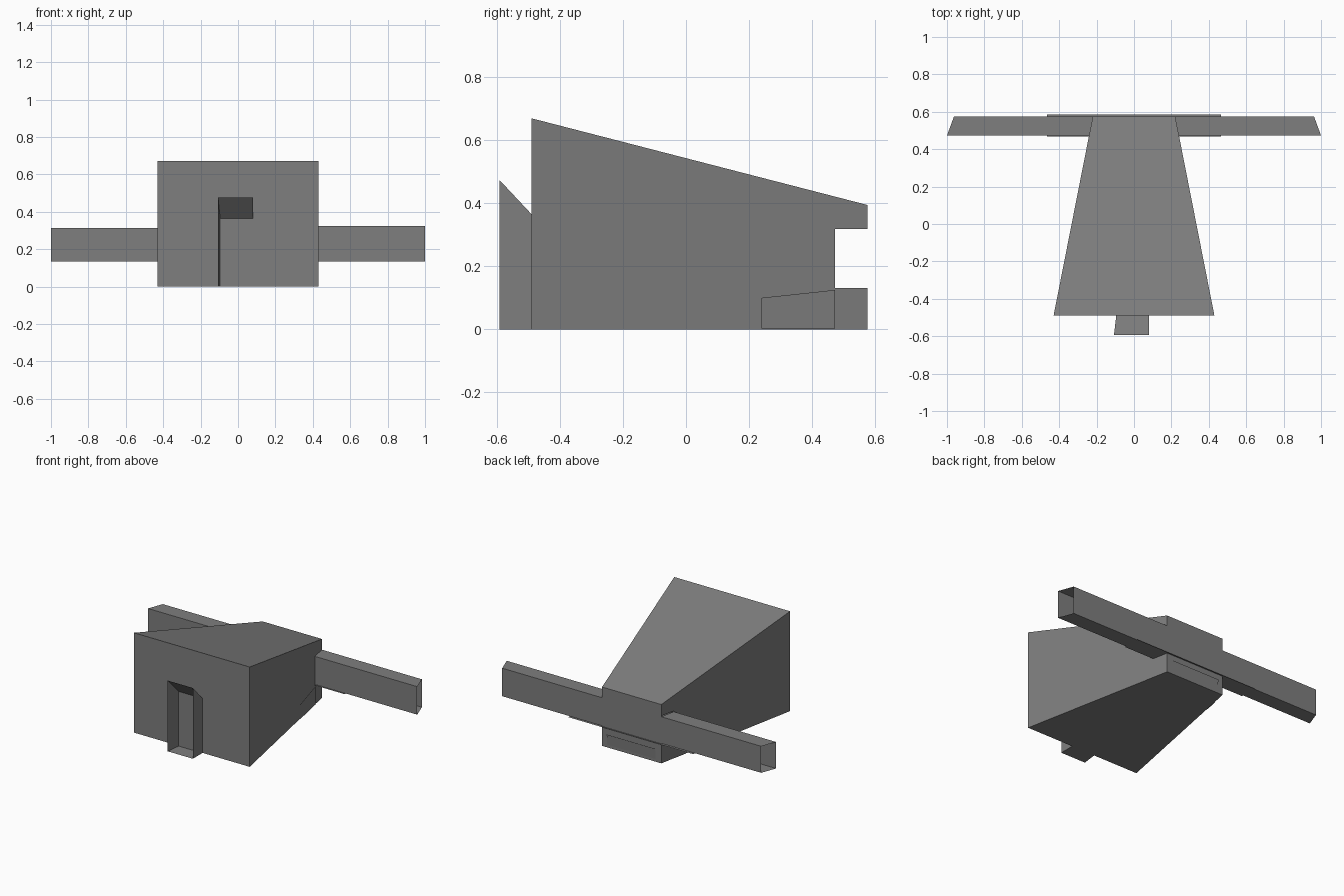
import bpy, bmesh

if "Cube" in bpy.data.objects:
    bpy.data.objects.remove(bpy.data.objects["Cube"])

FRONT, BAR_F, BACK = -0.49, 0.473, 0.576
BAR_LOW, BAR_TOP = 0.132, 0.318

dark = bpy.data.materials.new("dark_grey")
dark.diffuse_color = (0.21, 0.21, 0.21, 1)
dark.use_nodes = True
dark.node_tree.nodes["Principled BSDF"].inputs["Base Color"].default_value = dark.diffuse_color


def make(name, verts, faces):
    mesh = bpy.data.meshes.new(name)
    bm = bmesh.new()
    vs = [bm.verts.new(v) for v in verts]
    for f in faces:
        bm.faces.new([vs[i] for i in f])
    if len(faces) > 1:
        bmesh.ops.recalc_face_normals(bm, faces=bm.faces)
    bm.to_mesh(mesh)
    bm.free()
    mesh.materials.append(dark)
    obj = bpy.data.objects.new(name, mesh)
    bpy.context.collection.objects.link(obj)
    return obj


def quad(name, verts):
    return make(name, verts, [(0, 1, 2, 3)])


def half_width(y):
    return 0.43 + (y - FRONT) / (BACK - FRONT) * (0.22 - 0.43)


def loft(name, a, b, caps=False):
    """Bridge two matching outlines, optionally closing both ends."""
    n = len(a)
    faces = [(i, (i + 1) % n, n + (i + 1) % n, n + i) for i in range(n)]
    if caps:
        faces += [tuple(range(n)), tuple(range(n, 2 * n))]
    return make(name, a + b, faces)


# Tapered main body with a slot across the back for the bar
profile = [(FRONT, 0), (BACK, 0), (BACK, BAR_LOW), (BAR_F, BAR_LOW),
           (BAR_F, BAR_TOP), (BACK, BAR_TOP), (BACK, 0.395), (FRONT, 0.67)]
loft("body", [(-half_width(y), y, z) for y, z in profile],
     [(half_width(y), y, z) for y, z in profile], caps=True)

# Hollow, open-ended side arms with slanted tips
for side, name, top in ((-1, "left_arm", 0.313), (1, "right_arm", 0.323)):
    ring = [(BAR_F, 0.135), (BACK, 0.135), (BACK, top), (BAR_F, top)]
    loft(name, [(side * half_width(y), y, z) for y, z in ring],
         [(side * (1.0 if y < 0.5 else 0.962), y, z) for y, z in ring])

# Wall closing the slot at the back
w = half_width(BACK)
quad("bar_back_wall", [(w, BACK, BAR_LOW), (-w, BACK, BAR_LOW),
                       (-w, BACK, BAR_TOP), (w, BACK, BAR_TOP)])

# Thin ledge running under the bar
quad("bar_ledge", [(-0.465, 0.468, 0.131), (-0.465, 0.586, 0.131),
                   (0.465, 0.586, 0.131), (0.465, 0.468, 0.131)])

# Open-fronted porch whose roof slopes down toward the body, with an inset door
outer = [(-0.107, -0.593, 0), (0.08, -0.593, 0), (0.08, -0.593, 0.475), (-0.107, -0.593, 0.475)]
inner = [(-0.095, FRONT, 0), (0.08, FRONT, 0), (0.08, FRONT, 0.365), (-0.095, FRONT, 0.365)]
loft("porch", outer, inner)
quad("door", [(x, FRONT - 0.003, z) for x, z in
              ((-0.095, 0), (-0.095, 0.365), (0.08, 0.365), (0.08, 0))])

# Thin panels on the lower sides and back
for side, name, y0 in ((-1, "left_panel", 0.38), (1, "right_panel", 0.24)):
    quad(name, [(side * (half_width(y) + 0.006), y, z) for y, z in
                ((y0, 0.003), (y0, 0.1), (BAR_F, 0.125), (BAR_F, 0.003))])
quad("back_panel", [(-0.18, BACK + 0.004, 0.02), (0.18, BACK + 0.004, 0.02),
                    (0.18, BACK + 0.008, 0.09), (-0.18, BACK + 0.008, 0.09)])
